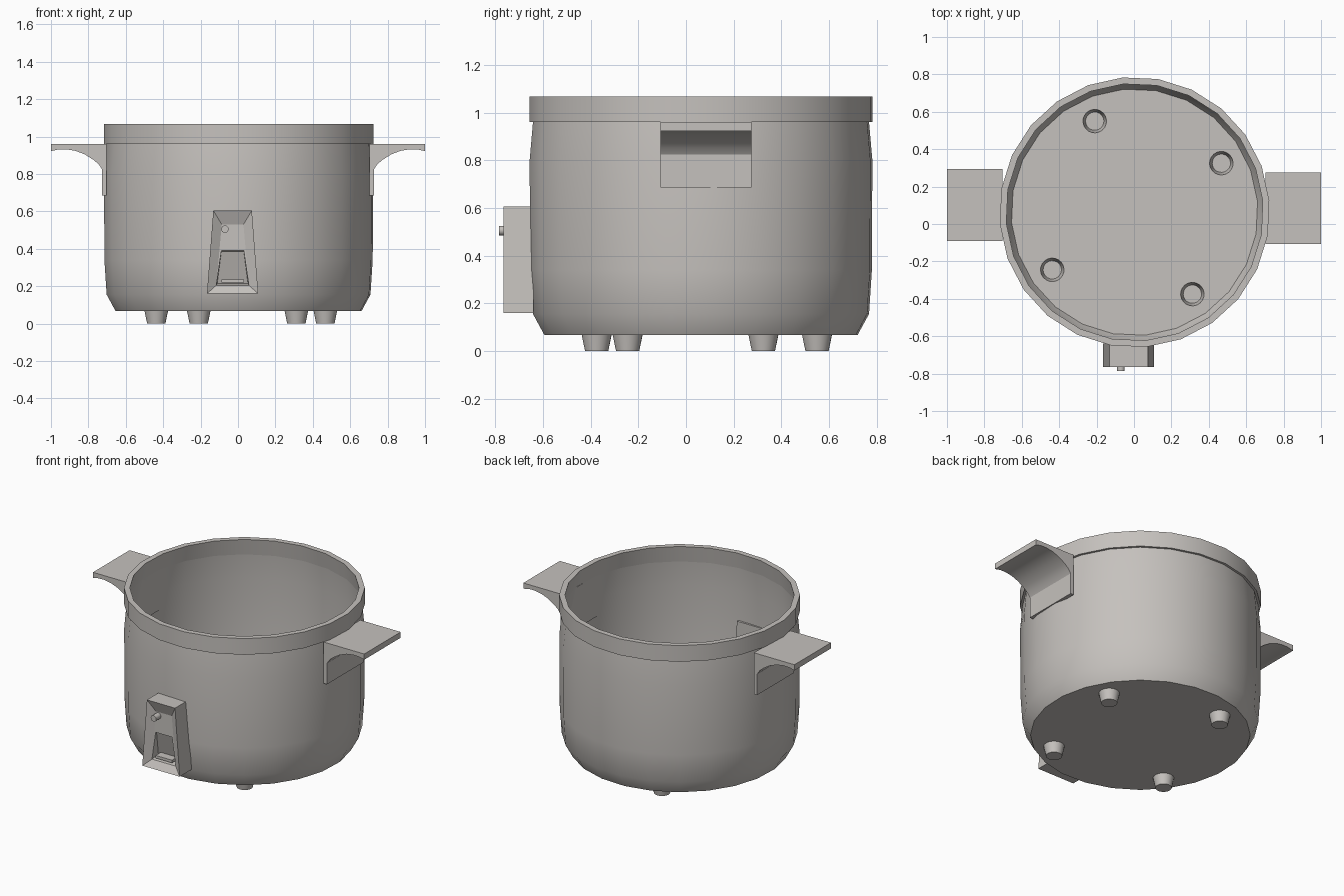
import bpy, bmesh, math

old = bpy.data.objects.get("Cube")
if old:
    bpy.data.objects.remove(old, do_unlink=True)

CX, CY, SIDES = 0.003, 0.063, 24
FLOOR_Z = 0.067

grey = bpy.data.materials.new("warm grey")
grey.use_nodes = True
GREY = (0.56, 0.535, 0.51, 1)
grey.diffuse_color = GREY
grey.node_tree.nodes["Principled BSDF"].inputs["Base Color"].default_value = GREY


def finish(name, bm, smooth=True, recalc=False):
    if recalc:
        bmesh.ops.recalc_face_normals(bm, faces=bm.faces)
    me = bpy.data.meshes.new(name)
    bm.to_mesh(me)
    bm.free()
    me.materials.append(grey)
    ob = bpy.data.objects.new(name, me)
    bpy.context.collection.objects.link(ob)
    if smooth:
        bpy.ops.object.select_all(action='DESELECT')
        bpy.context.view_layer.objects.active = ob
        ob.select_set(True)
        bpy.ops.object.shade_smooth_by_angle(angle=math.radians(32))
    return ob


def ring(bm, cx, cy, r, z, n, start=math.radians(5)):
    return [bm.verts.new((cx + r * math.cos(start + 2 * math.pi * i / n),
                          cy + r * math.sin(start + 2 * math.pi * i / n), z))
            for i in range(n)]


def lathe(bm, profile, cx, cy, n):
    rings = [ring(bm, cx, cy, r, z, n) for r, z in profile]
    for a, b in zip(rings, rings[1:]):
        for i in range(n):
            j = (i + 1) % n
            bm.faces.new((a[i], a[j], b[j], b[i]))
    return rings


# Pot wall
bm = bmesh.new()
lathe(bm, [(0.66, FLOOR_Z), (0.708, 0.155), (0.72, 0.34), (0.722, 0.80), (0.708, 0.96)],
      CX, CY, SIDES)
finish("pot_wall", bm)

# Raised rim band with a flat top and tapered inner side
bm = bmesh.new()
lathe(bm, [(0.708, 0.96), (0.723, 0.96), (0.723, 1.067), (0.688, 1.067), (0.706, 0.96)],
      CX, CY, SIDES)
finish("rim_band", bm)

# Floor, open above each hollow foot
FEET = [(-0.21, 0.55), (0.467, 0.325), (-0.437, -0.245), (0.312, -0.375)]
bm = bmesh.new()
loops = [ring(bm, CX, CY, 0.66, FLOOR_Z, SIDES)]
loops += [ring(bm, x, y, 0.063, FLOOR_Z, 20) for x, y in FEET]
edges = [bm.edges.new((l[i], l[(i + 1) % len(l)])) for l in loops for i in range(len(l))]
bmesh.ops.triangle_fill(bm, use_beauty=True, edges=edges, normal=(0, 0, -1))
finish("pot_floor", bm, smooth=False)

# Tapered hollow feet
for k, (x, y) in enumerate(FEET):
    bm = bmesh.new()
    rings = lathe(bm, [(0.049, 0.0), (0.063, FLOOR_Z)], x, y, 20)
    bm.faces.new(rings[0][::-1])
    finish(f"foot_{k + 1}", bm)

# Side handles: flat shelf, arched underside and a mounting plate
ARCH = [(1.0, 0.96), (1.0, 0.922), (0.96, 0.931), (0.92, 0.932), (0.87, 0.924),
        (0.82, 0.905), (0.775, 0.877), (0.745, 0.852), (0.727, 0.825),
        (0.727, 0.686), (0.703, 0.686), (0.703, 0.96)]
for name, sx, y0, y1 in (("left_handle", 1, -0.107, 0.275), ("right_handle", -1, -0.09, 0.293)):
    bm = bmesh.new()
    near = [bm.verts.new((sx * x, y0, z)) for x, z in ARCH]
    far = [bm.verts.new((sx * x, y1, z)) for x, z in ARCH]
    bm.faces.new(near)
    bm.faces.new(far)
    for i in range(len(ARCH)):
        j = (i + 1) % len(ARCH)
        bm.faces.new((near[i], near[j], far[j], far[i]))
    finish(name, bm, recalc=True)

# Control box: tapered housing with a recessed face and a sloping window
BX = -0.029


def quad(bm, half_bottom, half_top, z0, z1, y0, y1):
    return [bm.verts.new((BX + sx * h, y, z)) for sx, h, z, y in
            ((-1, half_bottom, z0, y0), (1, half_bottom, z0, y0),
             (1, half_top, z1, y1), (-1, half_top, z1, y1))]


bm = bmesh.new()
back = quad(bm, 0.137, 0.103, 0.16, 0.605, -0.64, -0.64)
front = quad(bm, 0.137, 0.103, 0.16, 0.605, -0.765, -0.765)
panel = quad(bm, 0.087, 0.058, 0.205, 0.53, -0.735, -0.735)
window = [panel[0], panel[1]] + quad(bm, 0.06, 0.06, 0.39, 0.39, -0.735, -0.735)[1:3]
window = [panel[0], panel[1], window[2],
          bm.verts.new((BX - 0.06, -0.735, 0.39))]
sill = quad(bm, 0.082, 0.06, 0.215, 0.385, -0.675, -0.725)
bm.faces.new(back)
for a, b in ((back, front), (front, panel), (window, sill)):
    for i in range(4):
        j = (i + 1) % 4
        bm.faces.new((a[i], a[j], b[j], b[i]))
bm.faces.new(sill)
bm.faces.new((window[3], window[2], panel[2], panel[3]))
bm.faces.new((panel[1], panel[2], window[2]))
bm.faces.new((panel[0], window[3], panel[3]))
bmesh.ops.delete(bm, geom=[v for v in bm.verts if not v.link_faces], context='VERTS')
finish("control_box", bm, smooth=False, recalc=True)

# Switch lever low in the window
bm = bmesh.new()
bmesh.ops.create_cube(bm, size=1)
for v in bm.verts:
    v.co = (BX + v.co.x * 0.12, -0.705 + v.co.y * 0.06, 0.228 + v.co.z * 0.018)
finish("switch_lever", bm, smooth=False)

# Small round indicator stud
bm = bmesh.new()
bmesh.ops.create_cone(bm, cap_ends=True, segments=16, radius1=0.02, radius2=0.02, depth=0.06)
for v in bm.verts:
    v.co = (-0.07 + v.co.x, -0.755 + v.co.z, 0.505 + v.co.y)
finish("indicator_stud", bm, recalc=True)
